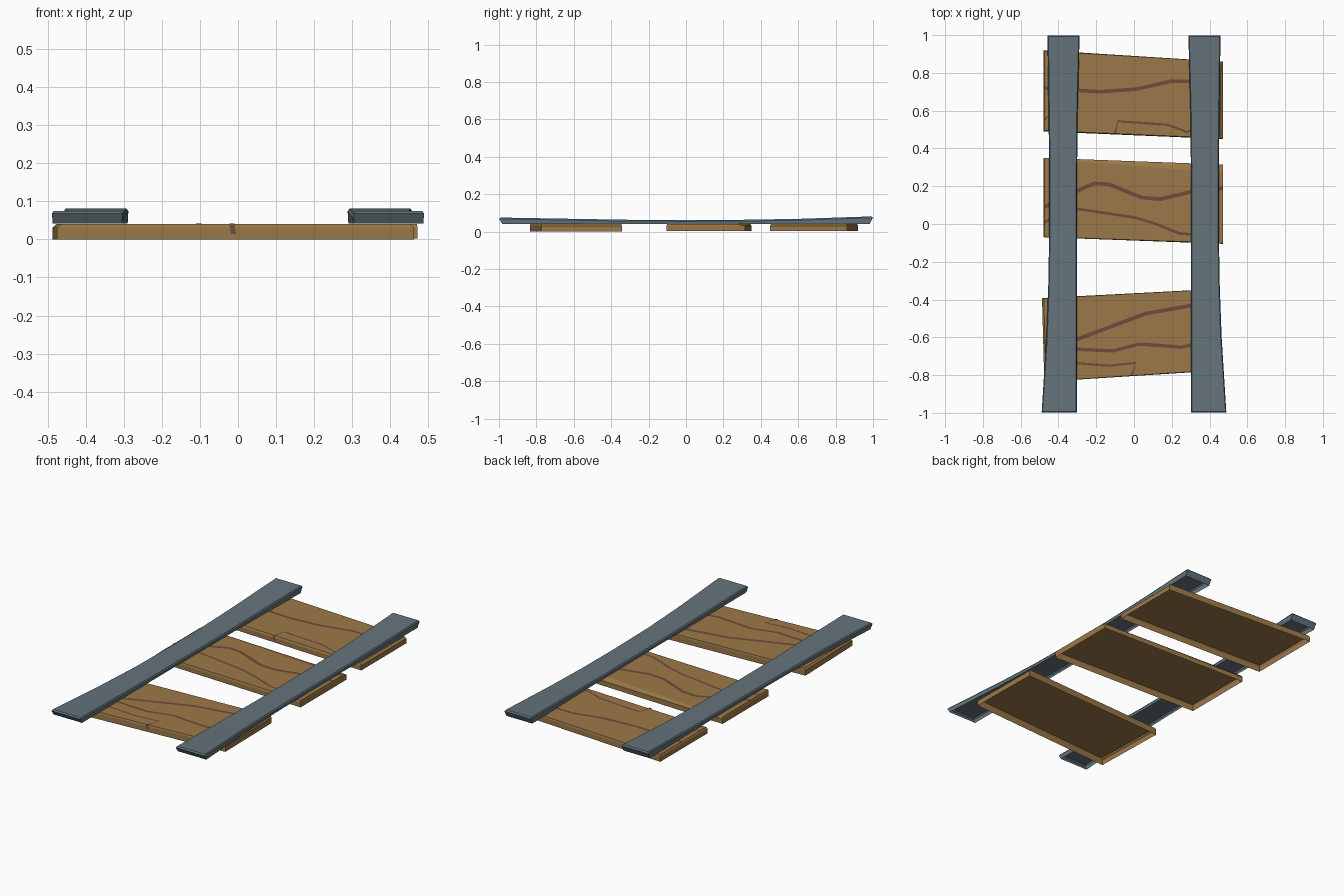
import bpy, bmesh
from mathutils import Vector

if "Cube" in bpy.data.objects:
    bpy.data.objects.remove(bpy.data.objects["Cube"])


def material(name, rgb):
    m = bpy.data.materials.new(name)
    m.diffuse_color = (*rgb, 1)
    m.use_nodes = True
    m.node_tree.nodes["Principled BSDF"].inputs["Base Color"].default_value = m.diffuse_color
    return m


WOOD = material("plank brown", (0.33, 0.19, 0.065))
GRAIN = material("grain red brown", (0.165, 0.07, 0.045))
STEEL = material("rail blue grey", (0.13, 0.175, 0.20))


def make(name, verts, faces, mat):
    me = bpy.data.meshes.new(name)
    me.from_pydata([tuple(v) for v in verts], [], faces)
    me.materials.append(mat)
    ob = bpy.data.objects.new(name, me)
    bpy.context.collection.objects.link(ob)
    return ob


def ring_walls(n, levels):
    """Quads between stacked rings of n points, counter-clockwise from above."""
    return [(k * n + i, k * n + (i + 1) % n, (k + 1) * n + (i + 1) % n, (k + 1) * n + i)
            for k in range(levels - 1) for i in range(n)]


# Planks: thin shells, open underneath, with a worn upper edge
def plank(name, base, top, z_low):
    n = len(base)
    verts = [(x, y, z_low) for x, y in base]
    verts += [(x, y, 0.031) for x, y in base]
    verts += [(x, y, 0.04) for x, y in top]
    make(name, verts, ring_walls(n, 3) + [tuple(range(2 * n, 3 * n))], WOOD)


plank("plank_back",
      [(-0.48, 0.49), (0.47, 0.45), (0.47, 0.86), (-0.48, 0.92)],
      [(-0.475, 0.495), (0.455, 0.455), (0.46, 0.86), (-0.475, 0.915)], 0.003)
plank("plank_middle",
      [(-0.478, -0.07), (0.472, -0.105), (0.472, 0.315), (-0.478, 0.35)],
      [(-0.475, -0.068), (0.47, -0.10), (0.47, 0.27), (-0.475, 0.345)], 0.003)
plank("plank_front",
      [(-0.475, -0.835), (0.462, -0.775), (0.455, -0.343), (-0.487, -0.392)],
      [(-0.465, -0.832), (0.452, -0.772), (0.45, -0.345), (-0.478, -0.394)], 0.0)


# Grain: narrow ribbons lying on the planks
def ribbon(name, pts, width):
    pts = [Vector(p) for p in pts]
    left, right = [], []
    for i, p in enumerate(pts):
        d = (pts[min(i + 1, len(pts) - 1)] - pts[max(i - 1, 0)]).normalized()
        side = Vector((-d.y, d.x)) * width / 2
        left.append((*(p + side), 0.0412))
        right.append((*(p - side), 0.0412))
    n = len(pts)
    make(name, right + left, [(i, i + 1, n + i + 1, n + i) for i in range(n - 1)], GRAIN)


ribbon("grain_back_long", [(-0.475, 0.72), (-0.29, 0.707), (-0.18, 0.70), (0.02, 0.715),
                           (0.2, 0.757), (0.3, 0.755), (0.455, 0.74)], 0.019)
ribbon("grain_back_short", [(-0.10, 0.48), (-0.085, 0.544), (0.18, 0.525),
                            (0.28, 0.487), (0.45, 0.545)], 0.012)
ribbon("grain_back_corner", [(-0.474, 0.55), (-0.45, 0.575), (-0.40, 0.495)], 0.012)
ribbon("grain_middle_wave", [(-0.474, 0.09), (-0.29, 0.18), (-0.21, 0.215), (-0.13, 0.21),
                             (0.04, 0.14), (0.14, 0.132), (0.3, 0.17), (0.469, 0.19)], 0.02)
ribbon("grain_middle_low", [(-0.474, 0.01), (-0.3, 0.08), (0.0, 0.035), (0.11, 0.003),
                            (0.24, -0.05), (0.31, -0.055), (0.42, -0.095)], 0.014)
ribbon("grain_front_upper", [(-0.47, -0.655), (-0.3, -0.61), (0.06, -0.475),
                             (0.31, -0.43), (0.45, -0.41)], 0.02)
ribbon("grain_front_mid", [(-0.47, -0.68), (-0.3, -0.663), (-0.11, -0.672),
                           (0.03, -0.635), (0.25, -0.652), (0.45, -0.61)], 0.018)
ribbon("grain_front_low", [(-0.47, -0.72), (-0.29, -0.738), (-0.13, -0.75),
                           (0.01, -0.735), (-0.013, -0.803)], 0.012)
# Grain running over the front edges
for x, y, part in ((-0.013, -0.8065, "front"), (-0.10, 0.4725, "back")):
    make("grain_edge_" + part,
         [(x - 0.005, y, 0.014), (x + 0.008, y, 0.014), (x + 0.004, y, 0.0412), (x - 0.01, y, 0.0412)],
         [(0, 1, 2, 3)], GRAIN)

# Rails: bowed bevelled strips, hollow underneath; y, inner x, outer x, top z
stations = [(-0.995, 0.303, 0.489, 0.075), (-0.6, 0.303, 0.464, 0.068), (-0.3, 0.303, 0.453, 0.063),
            (0.0, 0.303, 0.449, 0.062), (0.3, 0.301, 0.449, 0.063), (0.6, 0.298, 0.453, 0.068),
            (0.995, 0.288, 0.458, 0.081)]
n = len(stations)


def rail_ring(inset, end_inset, drop):
    pts = []
    for outer in (True, False):
        for y, xi, xo, z in (stations if outer else stations[::-1]):
            x = xo - inset if outer else xi + inset
            if abs(y) > 0.9:
                y -= end_inset * (1 if y > 0 else -1)
            pts.append((x, y, 0.0415 if drop is None else z - drop))
    return pts


verts = rail_ring(0.002, 0.012, None) + rail_ring(0.0, -0.004, 0.007) + rail_ring(0.005, 0.003, 0.0)
b = 4 * n
faces = ring_walls(2 * n, 3)
faces += [(b + i, b + i + 1, b + 2 * n - 2 - i, b + 2 * n - 1 - i) for i in range(n - 1)]
rails = make("side_rails", verts, faces, STEEL)
rails.modifiers.new("mirror", 'MIRROR')
